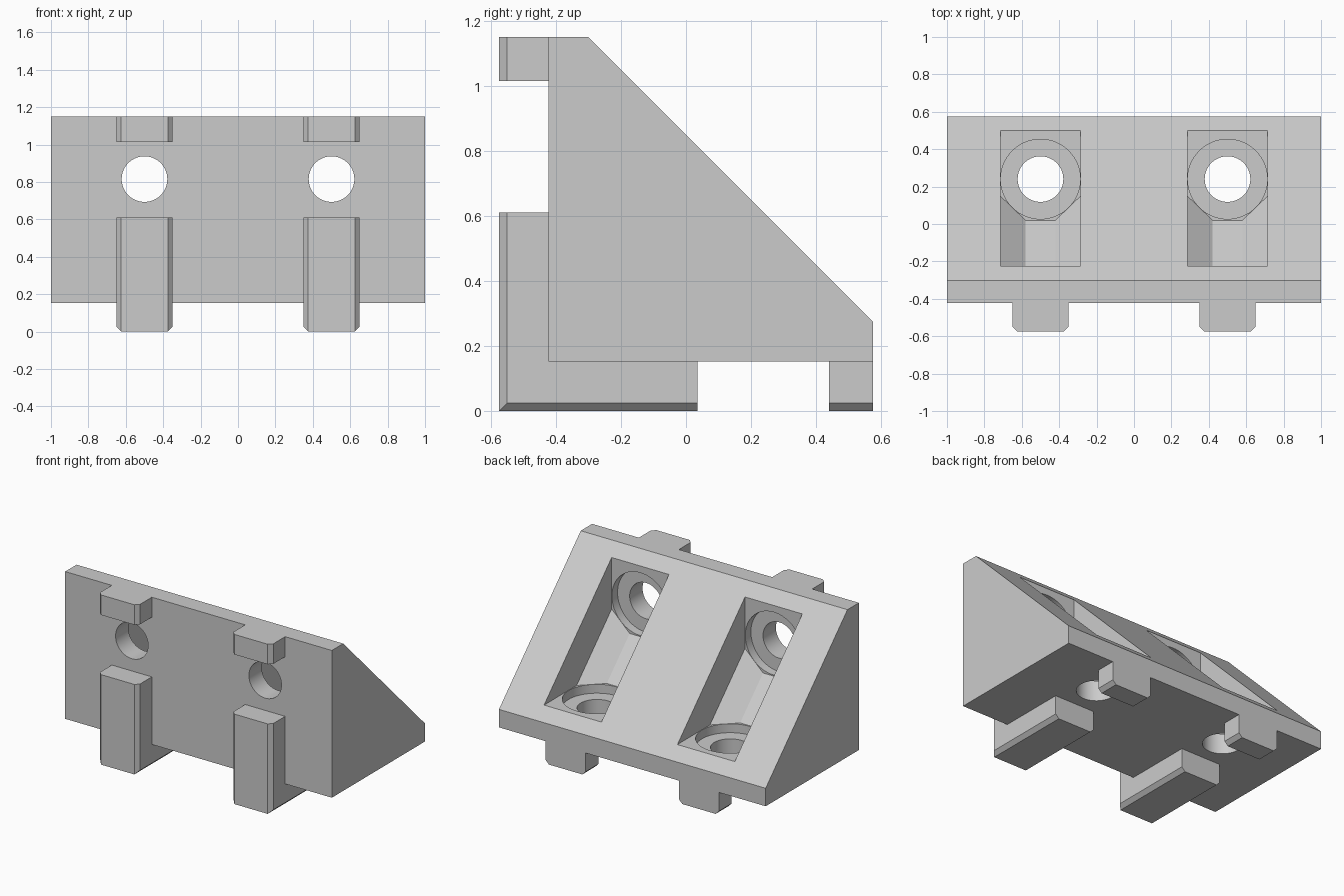
import bpy, bmesh
from math import radians
from mathutils import Matrix, Vector

if "Cube" in bpy.data.objects:
    bpy.data.objects.remove(bpy.data.objects["Cube"], do_unlink=True)

grey = bpy.data.materials.new("light grey")
grey.use_nodes = True
grey.diffuse_color = (0.6, 0.6, 0.6, 1)
grey.node_tree.nodes["Principled BSDF"].inputs["Base Color"].default_value = (0.6, 0.6, 0.6, 1)

SIZE = 1.15         # depth and height of the bracket
WALL = 0.152        # how far the rails stand out
FLOOR = 0.35        # inner faces of the pocket
HOLE = 0.815        # hole centre, from the front or from the bottom
HALF, BEVEL = 0.15, 0.025


def finish(name, bm, x=0):
    """Turn a bmesh into an object; depth is measured from the front."""
    bmesh.ops.recalc_face_normals(bm, faces=bm.faces)
    mesh = bpy.data.meshes.new(name)
    bm.to_mesh(mesh)
    bm.free()
    mesh.materials.append(grey)
    ob = bpy.data.objects.new(name, mesh)
    ob.location = (x, -SIZE / 2, 0)
    bpy.context.collection.objects.link(ob)
    return ob


def loft(name, sections, x=0):
    """Skin (x, profile) sections and cap both ends."""
    bm = bmesh.new()
    rings = [[bm.verts.new((sx, d, z)) for d, z in pts] for sx, pts in sections]
    n = len(rings[0])
    for a, b in zip(rings, rings[1:]):
        for i in range(n):
            j = (i + 1) % n
            bm.faces.new((a[i], a[j], b[j], b[i]))
    bm.faces.new(rings[0])
    bm.faces.new(rings[-1])
    return finish(name, bm, x)


def rail(name, profile, x):
    """Rail whose outer long edges are chamfered; profile takes the inset."""
    full, inset = profile(0), profile(BEVEL)
    loft(name, [(-HALF, inset), (BEVEL - HALF, full), (HALF - BEVEL, full), (HALF, inset)], x)


def cylinder(name, x, radius, low, high, upright):
    bm = bmesh.new()
    mid = (low + high) / 2
    turn = Matrix() if upright else Matrix.Rotation(radians(90), 4, 'X')
    place = Vector((0, HOLE, mid) if upright else (0, mid, HOLE))
    bmesh.ops.create_cone(bm, cap_ends=True, segments=64, radius1=radius, radius2=radius,
                          depth=high - low, matrix=Matrix.Translation(place) @ turn)
    return finish(name, bm, x)


def pocket(x):
    """Triangular recess narrowing to a flat strip in the inner corner."""
    bm = bmesh.new()
    for half, far in ((0.215, 1.2), (0.215, 0.725), (0.08, 0.595)):
        for s in (-half, half):
            bm.verts.new((s, FLOOR, far))
            bm.verts.new((s, far, FLOOR))
    bmesh.ops.convex_hull(bm, input=bm.verts)
    bmesh.ops.dissolve_limit(bm, angle_limit=radians(1), verts=bm.verts, edges=bm.edges)
    return finish("pocket_cutter", bm, x)


# Wedge body
wedge = [(WALL, WALL), (SIZE, WALL), (SIZE, 0.274), (0.274, SIZE), (WALL, SIZE)]
body = loft("bracket_body", [(-1, wedge), (1, wedge)])

# Pockets, counterbores and bolt holes
cutters = []
for x in (-0.5, 0.5):
    cutters.append(pocket(x))
    for upright in (True, False):
        cutters.append(cylinder("counterbore_cutter", x, 0.213, 0.29, FLOOR + 0.002, upright))
        cutters.append(cylinder("hole_cutter", x, 0.122, 0.1, 0.4, upright))

bpy.ops.object.select_all(action='DESELECT')
body.select_set(True)
bpy.context.view_layer.objects.active = body
for cutter in cutters:
    cutter.hide_render = True
    mod = body.modifiers.new("cut", 'BOOLEAN')
    mod.operation, mod.solver, mod.object = 'DIFFERENCE', 'EXACT', cutter
    bpy.ops.object.modifier_apply(modifier=mod.name)
    bpy.data.objects.remove(cutter, do_unlink=True)
bpy.ops.object.shade_smooth_by_angle(angle=radians(30))

# Locating rails on the front and underside
for side, x in (("right", -0.5), ("left", 0.5)):
    rail(side + "_corner_rail",
         lambda b: [(b, b), (0.61, b), (0.61, WALL), (WALL, WALL), (WALL, 0.61), (b, 0.61)], x)
    rail(side + "_top_lug",
         lambda b: [(b, 1.014), (WALL, 1.014), (WALL, SIZE), (b, SIZE)], x)
    rail(side + "_back_lug",
         lambda b: [(1.014, b), (SIZE, b), (SIZE, WALL), (1.014, WALL)], x)
